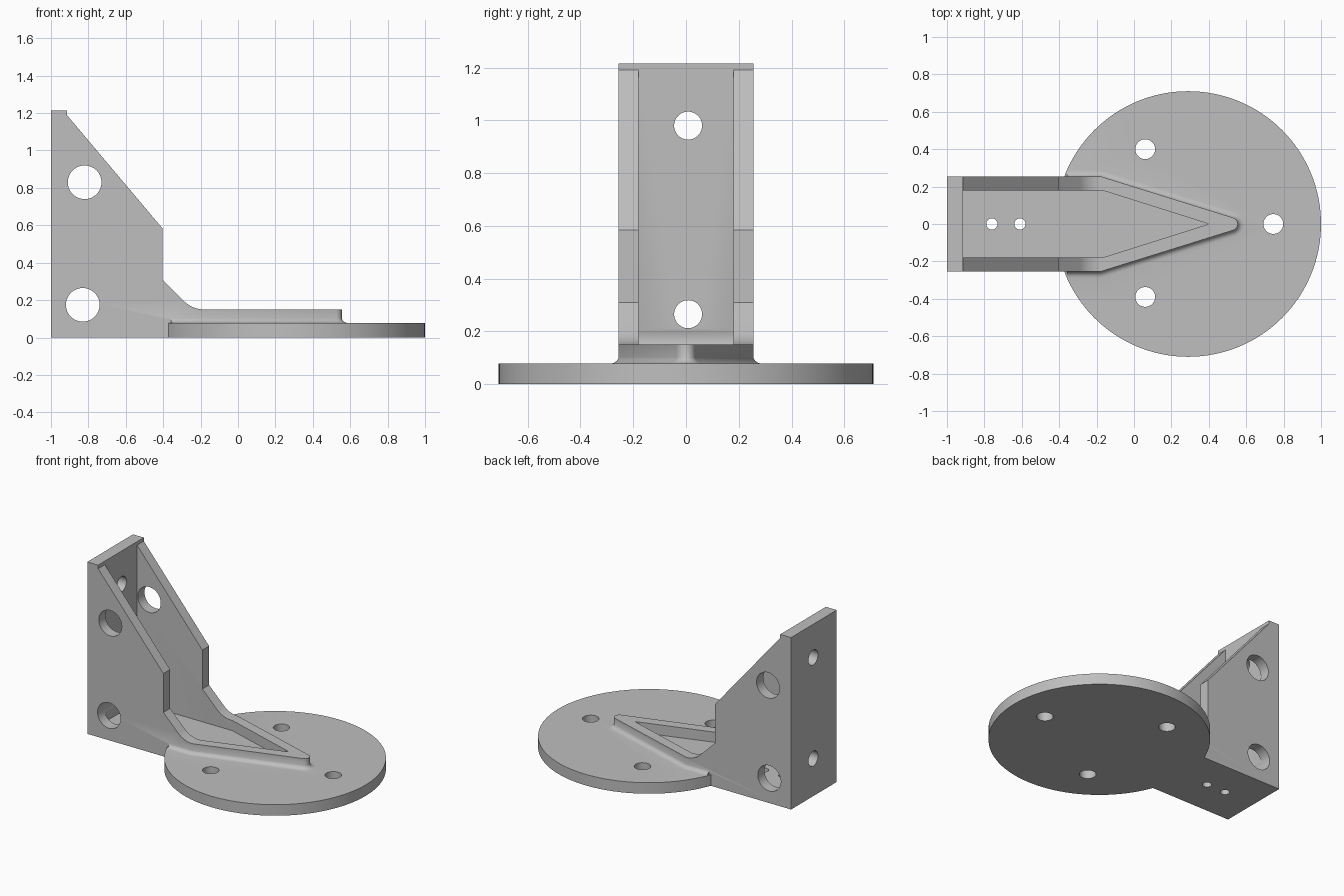
import bpy, bmesh, math
from mathutils import Vector

cube = bpy.data.objects.get("Cube")
if cube:
    bpy.data.objects.remove(cube, do_unlink=True)

grey = bpy.data.materials.new("plain grey")
grey.use_nodes = True
grey.diffuse_color = (0.52, 0.52, 0.52, 1)
grey.node_tree.nodes["Principled BSDF"].inputs["Base Color"].default_value = grey.diffuse_color

HALF, INNER = 0.255, 0.18        # channel half widths, outside and inside
BASE, RIB = 0.078, 0.15          # heights of the disc and the pointed rib
DISC_X, DISC_R = 0.29, 0.71


def loft(name, rings):
    """Closed solid through rings with equal point counts."""
    bm = bmesh.new()
    loops = [[bm.verts.new(p) for p in ring] for ring in rings]
    bm.faces.new(loops[0])
    bm.faces.new(loops[-1])
    for a, b in zip(loops, loops[1:]):
        for i in range(len(a)):
            j = (i + 1) % len(a)
            bm.faces.new((a[i], a[j], b[j], b[i]))
    bmesh.ops.recalc_face_normals(bm, faces=bm.faces)
    mesh = bpy.data.meshes.new(name)
    bm.to_mesh(mesh)
    bm.free()
    mesh.materials.append(grey)
    obj = bpy.data.objects.new(name, mesh)
    bpy.context.collection.objects.link(obj)
    return obj


def cylinder(name, center, axis, radius, length, sides=48):
    axis = Vector(axis)
    u = axis.orthogonal().normalized()
    v = axis.cross(u)
    turns = [2 * math.pi * i / sides for i in range(sides)]
    return loft(name, [[Vector(center) + axis * t + radius * (u * math.cos(a) + v * math.sin(a))
                        for a in turns] for t in (-length / 2, length / 2)])


def combine(target, tool, operation):
    """Apply a boolean and discard the tool."""
    tool.hide_render = True
    mod = target.modifiers.new("combine", 'BOOLEAN')
    mod.operation, mod.object, mod.solver = operation, tool, 'EXACT'
    graph = bpy.context.evaluated_depsgraph_get()
    mesh = bpy.data.meshes.new_from_object(target.evaluated_get(graph))
    target.modifiers.clear()
    target.data = mesh
    bpy.data.objects.remove(tool, do_unlink=True)


def plan(offset, start):
    """Pointed outline seen from above, grown by offset."""
    tip, r, shoulder = 0.52, 0.035, Vector((-0.18, HALF))
    d = shoulder - Vector((tip, 0))
    phi = math.atan2(d.y, d.x) - math.acos(r / d.length)
    r, y = r + offset, HALF + offset
    x = tip + (r - y * math.sin(phi)) / math.cos(phi)
    arc = [phi * (1 - i / 6) for i in range(13)]
    return ([(start, y), (x, y)]
            + [(tip + r * math.cos(a), r * math.sin(a)) for a in arc]
            + [(x, -y), (start, -y)])


def upright(points, z):
    return [(x, y, z) for x, y in points]


# Bracket: side profile with a swept foot, trimmed to the pointed outline
profile = [(-1, 0), (-1, 1.215), (-0.915, 1.215), (-0.915, 1.19),
           (-0.405, 0.585), (-0.405, 0.31)]
sweep = 0.155
for i in range(9):
    a = math.pi / 4 * (1 - i / 8)
    profile.append((-0.18 - sweep * math.sin(a), RIB + sweep * (1 - math.cos(a))))
profile += [(0.7, RIB), (0.7, 0)]
bracket = loft("mounting_bracket", [[(x, y, z) for x, z in profile] for y in (-0.4, 0.4)])
combine(bracket, loft("outline", [upright(plan(0, -1.1), z) for z in (-0.5, 2)]), 'INTERSECT')

# Round base disc
combine(bracket, cylinder("base_disc", (DISC_X, 0, BASE / 2), (0, 0, 1), DISC_R, BASE, 128), 'UNION')

# Concave fillet where the rib meets the disc
f = 0.034
rings = [upright(plan(f, -0.358), BASE / 2)]
for i in range(7):
    a = math.pi / 2 * i / 6
    rings.append(upright(plan(f * (1 - math.sin(a)) - 0.002, -0.358), BASE + f * (1 - math.cos(a))))
combine(bracket, loft("rib_fillet", rings), 'UNION')

# Pocket between the side walls, running to a point
pocket = [(-0.915, INNER), (-0.17, INNER), (0.4, 0), (-0.17, -INNER), (-0.915, -INNER)]
combine(bracket, loft("pocket", [upright(pocket, z) for z in (BASE, 2)]), 'DIFFERENCE')

# Holes: both side walls, back plate, disc and floor
holes = [((x, 0, z), (0, 1, 0), 0.09, 1) for x, z in ((-0.82, 0.83), (-0.83, 0.175))]
holes += [((-0.95, 0.008, z), (1, 0, 0), 0.053, 0.2) for z in (0.98, 0.265)]
holes += [((x, y, 0), (0, 0, 1), 0.053, 0.4) for x, y in ((0.06, 0.4), (0.06, -0.39), (0.745, 0))]
holes += [((x, 0, 0), (0, 0, 1), 0.03, 0.4) for x in (-0.76, -0.61)]
for hole in holes:
    combine(bracket, cylinder("hole", *hole), 'DIFFERENCE')

bpy.ops.object.select_all(action='DESELECT')
bracket.select_set(True)
bpy.context.view_layer.objects.active = bracket
bpy.ops.object.shade_smooth_by_angle(angle=math.radians(30))
